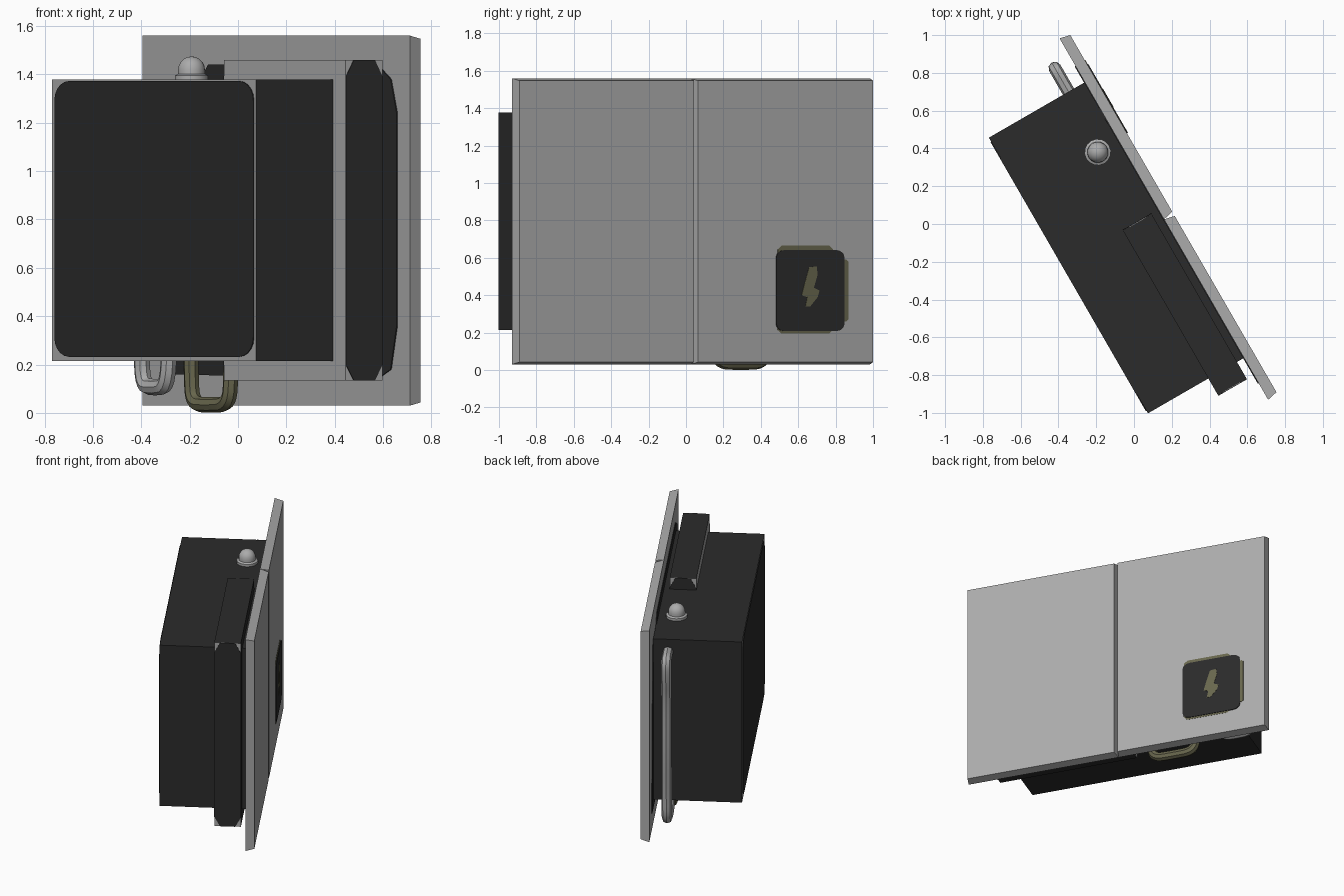
import bpy, bmesh, math
from mathutils import Matrix, Vector

if "Cube" in bpy.data.objects:
    bpy.data.objects.remove(bpy.data.objects["Cube"])

# Everything is laid out along the panel (u = length, n = outward, z = up), then turned
TURN = Matrix.Rotation(math.radians(-60), 4, 'Z')


def material(name, rgb):
    m = bpy.data.materials.new(name)
    m.diffuse_color = (*rgb, 1)
    m.use_nodes = True
    m.node_tree.nodes["Principled BSDF"].inputs["Base Color"].default_value = m.diffuse_color
    return m


GREY = material("light_grey", (0.41, 0.41, 0.41))
DARK = material("charcoal", (0.024, 0.024, 0.024))
OLIVE = material("olive", (0.14, 0.135, 0.075))


def finish(name, bm, mats, smooth=False):
    bmesh.ops.recalc_face_normals(bm, faces=bm.faces)
    bm.transform(TURN)
    me = bpy.data.meshes.new(name)
    bm.to_mesh(me)
    bm.free()
    for m in mats:
        me.materials.append(m)
    ob = bpy.data.objects.new(name, me)
    bpy.context.collection.objects.link(ob)
    if smooth:
        bpy.context.view_layer.objects.active = ob
        ob.select_set(True)
        bpy.ops.object.shade_smooth_by_angle(angle=math.radians(40))
        ob.select_set(False)
    return ob


def box(name, u, n, z, mats, inset=0.0, grey_side=False):
    """Box by ranges; inset tapers the +n face, grey_side recolours the -n face."""
    bm = bmesh.new()
    bmesh.ops.create_cube(bm, size=1)
    for v in bm.verts:
        k = inset if v.co.y > 0 else 0
        pick = lambda r, s, i: r[1] - i if s > 0 else r[0] + i
        v.co = (pick(u, v.co.x, k), pick(n, v.co.y, 0), pick(z, v.co.z, k))
    bmesh.ops.recalc_face_normals(bm, faces=bm.faces)
    for f in bm.faces:
        if grey_side and f.normal.y < -0.9:
            f.material_index = 1
    return finish(name, bm, mats)


def plate(name, outline, place, offset, mat):
    """Thin flat plate: place maps outline (a, b) to a point, offset is the thickness."""
    bm = bmesh.new()
    f = bm.faces.new([bm.verts.new(place(a, b)) for a, b in outline])
    r = bmesh.ops.extrude_face_region(bm, geom=[f])
    bmesh.ops.translate(bm, vec=offset,
                        verts=[g for g in r["geom"] if isinstance(g, bmesh.types.BMVert)])
    return finish(name, bm, [mat])


def cut_rect(a0, a1, b0, b1, ca, cb, steps=1):
    """Rectangle with chamfered (steps=1) or rounded corners."""
    pts = []
    for i, (a, b) in enumerate([(a1 - ca, b1 - cb), (a0 + ca, b1 - cb),
                                (a0 + ca, b0 + cb), (a1 - ca, b0 + cb)]):
        for s in range(steps + 1):
            t = math.pi / 2 * (i + s / steps)
            pts.append((a + ca * math.cos(t), b + cb * math.sin(t)))
    return pts


def pipe(name, points, radius, mat):
    """Round pipe swept along a smooth path in the u-z plane."""
    cu = bpy.data.curves.new(name, 'CURVE')
    cu.dimensions = '3D'
    cu.bevel_depth = radius
    cu.bevel_resolution = 2
    cu.resolution_u = 5
    sp = cu.splines.new('NURBS')
    sp.points.add(len(points) - 1)
    for p, c in zip(sp.points, points):
        p.co = (*c, 1)
    sp.order_u = 3
    sp.use_endpoint_u = True
    tmp = bpy.data.objects.new(name + "_path", cu)
    bpy.context.collection.objects.link(tmp)
    me = tmp.to_mesh()
    bm = bmesh.new()
    bm.from_mesh(me)
    tmp.to_mesh_clear()
    bpy.data.objects.remove(tmp)
    for f in bm.faces:
        f.material_index = 0
    return finish(name, bm, [mat], smooth=True)


# Front panel in two halves with a groove between
box("panel_left", (-1.048, 0.058), (0.15, 0.208), (0.03, 1.56), [GREY], 0.013)
box("panel_right", (0.058, 1.161), (0.15, 0.208), (0.03, 1.56), [GREY], 0.013)

# Main housing and the narrow side unit
box("housing", (-0.78, 0.905), (-0.437, 0.148), (0.215, 1.378), [DARK, GREY], grey_side=True)
box("side_unit", (0.002, 1.006), (-0.068, 0.107), (0.133, 1.46), [DARK, GREY], grey_side=True)

# Dark rounded area on the housing back
plate("housing_back_inlay", cut_rect(-0.755, 0.89, 0.232, 1.372, 0.12, 0.08, 5),
      lambda a, b: (a, -0.437, b), (0, -0.004, 0), DARK)

# Grey corner pieces on the side unit ends, under a dark eight-sided inlay
for label, u, d in (("front", 1.006, 1), ("rear", 0.002, -1)):
    plate(f"side_unit_{label}_cap", [(-0.068, 0.133), (0.107, 0.133), (0.107, 1.46), (-0.068, 1.46)],
          lambda a, b: (u, a, b), (0.002 * d, 0, 0), GREY)
    c = bmesh.new()
    c.free()
    w = [(-0.03, 0.133), (0.07, 0.133), (0.107, 0.2), (0.107, 1.39),
         (0.07, 1.46), (-0.03, 1.46), (-0.068, 1.39), (-0.068, 0.2)]
    plate(f"side_unit_{label}_inlay", w,
          lambda a, b: (u + 0.002 * d, a, b), (0.003 * d, 0, 0), DARK)

# Dark mounting plate on the inside of the panel
plate("mount_plate", [(-0.88, 0.16), (0.9, 0.14), (1.01, 0.18), (1.06, 0.36), (1.06, 1.24),
                      (1.01, 1.38), (0.9, 1.44), (-0.5, 1.44), (-0.56, 1.38), (-0.8, 1.34)],
      lambda a, b: (a, 0.15, b), (0, -0.005, 0), DARK)

# Warning sign on the panel: two olive backings, dark face and bolt mark
def on_panel(d):
    return lambda y, z: (-(y - 0.104) / 0.866, 0.208 + d, z)


plate("sign_backing_tall", cut_rect(0.49, 0.785, 0.195, 0.665, 0.02, 0.02),
      on_panel(0), (0, 0.002, 0), OLIVE)
plate("sign_backing_wide", cut_rect(0.60, 0.866, 0.26, 0.59, 0.01, 0.01),
      on_panel(0), (0, 0.003, 0), OLIVE)
plate("sign_face", cut_rect(0.48, 0.845, 0.208, 0.642, 0.045, 0.04, 3),
      on_panel(0), (0, 0.006, 0), DARK)
bolt = [(0.655, 0.55), (0.695, 0.555), (0.70, 0.51), (0.68, 0.44), (0.71, 0.425), (0.70, 0.39),
        (0.66, 0.34), (0.635, 0.34), (0.645, 0.39), (0.615, 0.40), (0.63, 0.46)]
plate("sign_bolt", bolt, on_panel(0.006), (0, 0.002, 0), OLIVE)

# Domed lamp on top, as a turned profile
bm = bmesh.new()
prof = [(0, 1.37), (0.07, 1.37), (0.07, 1.395), (0.056, 1.402)]
prof += [(0.056 * math.cos(t), 1.418 + 0.056 * math.sin(t))
         for t in (math.pi / 2 * i / 5 for i in range(6))]
vs = [bm.verts.new((r, 0, z)) for r, z in prof]
es = [bm.edges.new(p) for p in zip(vs, vs[1:])]
bmesh.ops.spin(bm, geom=vs + es, cent=(0, 0, 0), axis=(0, 0, 1), angle=2 * math.pi, steps=16)
bmesh.ops.remove_doubles(bm, verts=bm.verts, dist=0.0005)
center = TURN.inverted() @ Vector((-0.192, 0.38, 0))
bmesh.ops.translate(bm, verts=bm.verts, vec=center)
finish("lamp_dome", bm, [GREY], smooth=True)

# Conduits: grey one down the housing end, olive loop underneath
N = 0.05
pipe("grey_conduit", [(-0.74, N, 1.29), (-0.84, N, 1.29), (-0.925, N, 1.29), (-0.925, N, 1.17),
                      (-0.895, N, 1.0), (-0.895, N, 0.6), (-0.88, N, 0.3), (-0.88, N, 0.112),
                      (-0.77, N, 0.105), (-0.66, N, 0.112), (-0.66, N, 0.25)], 0.034, GREY)
pipe("olive_conduit", [(-0.475, N, 0.26), (-0.475, N, 0.15), (-0.46, N, 0.035), (-0.31, N, 0.033),
                       (-0.16, N, 0.035), (-0.145, N, 0.15), (-0.145, N, 0.26)], 0.032, OLIVE)
